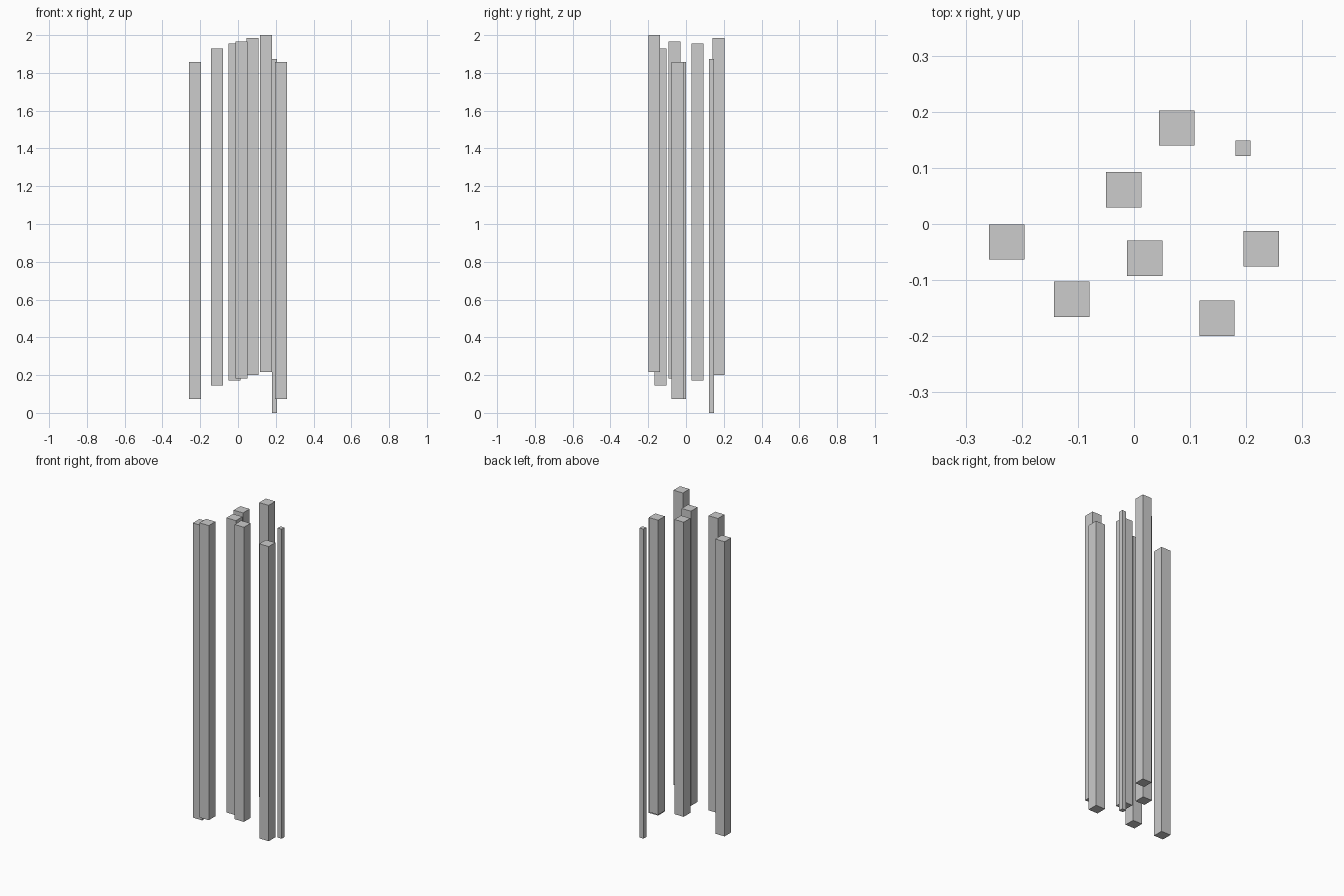
import bpy
import bmesh
from mathutils import Matrix, Vector

if "Cube" in bpy.data.objects:
    bpy.data.objects.remove(bpy.data.objects["Cube"], do_unlink=True)

# One plain grey for every pillar
grey = bpy.data.materials.new("light_grey")
grey.use_nodes = True
colour = (0.604, 0.604, 0.604, 1.0)
grey.diffuse_color = colour
grey.node_tree.nodes["Principled BSDF"].inputs["Base Color"].default_value = colour


def pillar(name, x, y, bottom, width, height):
    """Square upright pillar whose underside sits at the given height."""
    bm = bmesh.new()
    bmesh.ops.create_cube(bm, size=1.0, matrix=Matrix.Translation((0, 0, 0.5)))
    bmesh.ops.scale(bm, vec=Vector((width, width, height)), verts=bm.verts)
    mesh = bpy.data.meshes.new(name)
    bm.to_mesh(mesh)
    bm.free()
    mesh.materials.append(grey)
    obj = bpy.data.objects.new(name, mesh)
    obj.location = (x, y, bottom)
    bpy.context.collection.objects.link(obj)


# Seven equal pillars hung at staggered heights: x, y, underside
WIDTH, HEIGHT = 0.063, 1.783
for name, x, y, bottom in (
    ("pillar_far_right", -0.227, -0.032, 0.074),
    ("pillar_front_right", -0.111, -0.134, 0.145),
    ("pillar_back_centre", -0.018, 0.061, 0.172),
    ("pillar_centre", 0.019, -0.061, 0.182),
    ("pillar_back", 0.076, 0.171, 0.201),
    ("pillar_front_left", 0.148, -0.168, 0.217),
    ("pillar_far_left", 0.227, -0.044, 0.074),
):
    pillar(name, x, y, bottom, WIDTH, HEIGHT)

# Thin rod reaching the ground
pillar("thin_rod", 0.194, 0.135, 0.0, 0.027, 1.873)
